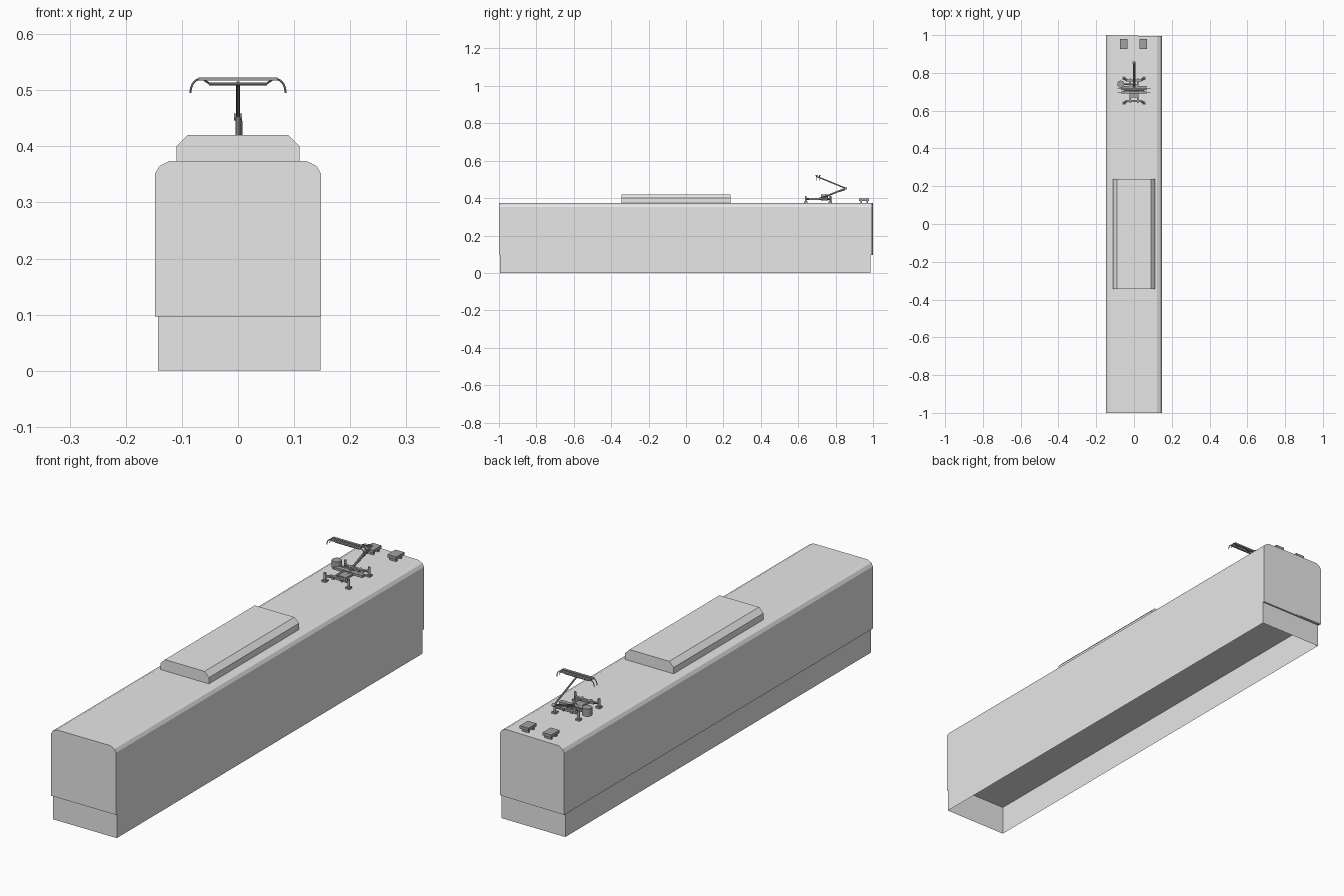
import bpy, bmesh, math
from mathutils import Vector

cube = bpy.data.objects.get("Cube")
if cube:
    bpy.data.objects.remove(cube, do_unlink=True)


def material(name, value):
    m = bpy.data.materials.new(name)
    m.use_nodes = True
    col = (value, value, value, 1)
    m.diffuse_color = col
    m.node_tree.nodes["Principled BSDF"].inputs["Base Color"].default_value = col
    return m


LIGHT = material("light grey", 0.8)
DARK = material("dark grey", 0.36)


def finish(name, bm, mat):
    bmesh.ops.recalc_face_normals(bm, faces=bm.faces)
    me = bpy.data.meshes.new(name)
    bm.to_mesh(me)
    bm.free()
    me.materials.append(mat)
    ob = bpy.data.objects.new(name, me)
    bpy.context.collection.objects.link(ob)
    return ob


def box(name, lo, hi, mat, open_bottom=False):
    bm = bmesh.new()
    bmesh.ops.create_cube(bm, size=1)
    for v in bm.verts:
        v.co = [lo[i] + (v.co[i] + 0.5) * (hi[i] - lo[i]) for i in range(3)]
    if open_bottom:
        down = [f for f in bm.faces if f.calc_center_median().z < lo[2] + 1e-5]
        bmesh.ops.delete(bm, geom=down, context='FACES')
    return finish(name, bm, mat)


def prism(name, half, y0, y1, mat, slant=0):
    """Mirror a half profile, run it along y and leave the underside open."""
    pts = half + [(-x, z) for x, z in reversed(half)]
    bm = bmesh.new()
    front = [bm.verts.new((x, y0, z)) for x, z in pts]
    back = [bm.verts.new((x, y1 - slant * (x + half[0][0]), z)) for x, z in pts]
    bm.faces.new(front)
    bm.faces.new(back)
    for i in range(len(pts) - 1):
        bm.faces.new((front[i], front[i + 1], back[i + 1], back[i]))
    return finish(name, bm, mat)


def rod(name, a, b, radius, mat=DARK, sides=8):
    a, b = Vector(a), Vector(b)
    bm = bmesh.new()
    bmesh.ops.create_cone(bm, cap_ends=True, segments=sides, radius1=radius,
                          radius2=radius, depth=(b - a).length)
    turn = (b - a).to_track_quat('Z', 'Y')
    for v in bm.verts:
        v.co = turn @ v.co + (a + b) / 2
    ob = finish(name, bm, mat)
    for f in ob.data.polygons:
        f.use_smooth = sides > 8 and len(f.vertices) == 4
    return ob


ROOF = 0.374

# Body shell, lower skirt and the narrow ledges between them
prism("body", [(0.1475, 0.097), (0.1475, 0.352), (0.14, 0.365), (0.122, ROOF)],
      -1, 1, LIGHT, slant=0.02)
box("skirt", (-0.143, -0.995, 0), (0.147, 0.986, 0.122), LIGHT, open_bottom=True)
box("side_ledge", (-0.147, -0.999, 0.097), (-0.143, 0.99, 0.1), LIGHT)
box("back_ledge", (-0.147, 0.986, 0.097), (0.147, 0.993, 0.1), LIGHT)

# Roof equipment housing
prism("roof_housing", [(0.11, ROOF), (0.11, 0.4), (0.09, 0.42)], -0.345, 0.237, LIGHT)

# Two small raised roof boxes on feet
for side, cx in (("left", 0.049), ("right", -0.055)):
    box(side + "_roof_box", (cx - 0.02, 0.926, 0.385), (cx + 0.02, 0.979, 0.397), DARK)
    for i, y in enumerate((0.937, 0.968)):
        box(f"{side}_roof_box_foot_{i}", (cx - 0.015, y - 0.004, ROOF),
            (cx + 0.015, y + 0.004, 0.385), DARK)

# Current collector base: insulators, cross bars and central frame
for end, y, step in (("front", 0.64, -1), ("back", 0.772, 1)):
    inner = y - step * 0.012
    box(end + "_cross_bar", (-0.04, inner - 0.005, 0.39), (0.04, inner + 0.005, 0.4), DARK)
    for side, s in (("left", 1), ("right", -1)):
        tag = f"{end}_{side}"
        x = s * 0.054
        box(tag + "_foot", (x - 0.009, y - 0.009, ROOF), (x + 0.009, y + 0.009, 0.381), DARK)
        rod(tag + "_insulator", (x, y, 0.38), (x, y, 0.411), 0.005, sides=12)
        rod(tag + "_bracket", (s * 0.036, inner, 0.395), (x, y, 0.395), 0.005)
for s, side in ((1, "left"), (-1, "right")):
    box(side + "_frame_rail", (s * 0.02 - 0.004, 0.64, 0.39),
        (s * 0.02 + 0.004, 0.77, 0.4), DARK)
box("frame_plate", (-0.022, 0.67, 0.392), (0.022, 0.74, 0.398), DARK)
box("pivot_beam", (-0.065, 0.712, 0.392), (0.065, 0.73, 0.402), DARK)
rod("drive_drum", (-0.07, 0.74, 0.388), (-0.07, 0.74, 0.42), 0.019, sides=20)
rod("drum_link", (-0.07, 0.74, 0.398), (0, 0.74, 0.398), 0.005)

# Folding arm
KNEE = (0, 0.855, 0.452)
rod("lower_arm", (0, 0.725, 0.4), KNEE, 0.0045)
rod("control_rod", (0.006, 0.695, 0.395), (0.006, 0.85, 0.444), 0.002)
rod("upper_arm", KNEE, (0, 0.706, 0.513), 0.0035)
rod("knee_joint", (-0.007, KNEE[1], KNEE[2]), (0.007, KNEE[1], KNEE[2]), 0.006, sides=12)

# Contact bow: twin strips, lower bar and drooping horns
rod("bow_bar", (-0.052, 0.706, 0.511), (0.052, 0.706, 0.511), 0.003)
for i, y in enumerate((0.697, 0.715)):
    box(f"contact_strip_{i}", (-0.07, y - 0.005, 0.517), (0.07, y + 0.005, 0.523), DARK)
    for s, side in ((1, "left"), (-1, "right")):
        rod(f"{side}_bow_strut_{i}", (s * 0.05, 0.706, 0.511), (s * 0.06, y, 0.518), 0.002)
        path = [(s * (0.068 + 0.017 * math.sin(a)), y, 0.495 + 0.025 * math.cos(a))
                for a in (math.pi / 8 * k for k in range(5))]
        for k in range(4):
            rod(f"{side}_horn_{i}_{k}", path[k], path[k + 1], 0.0018, sides=6)
